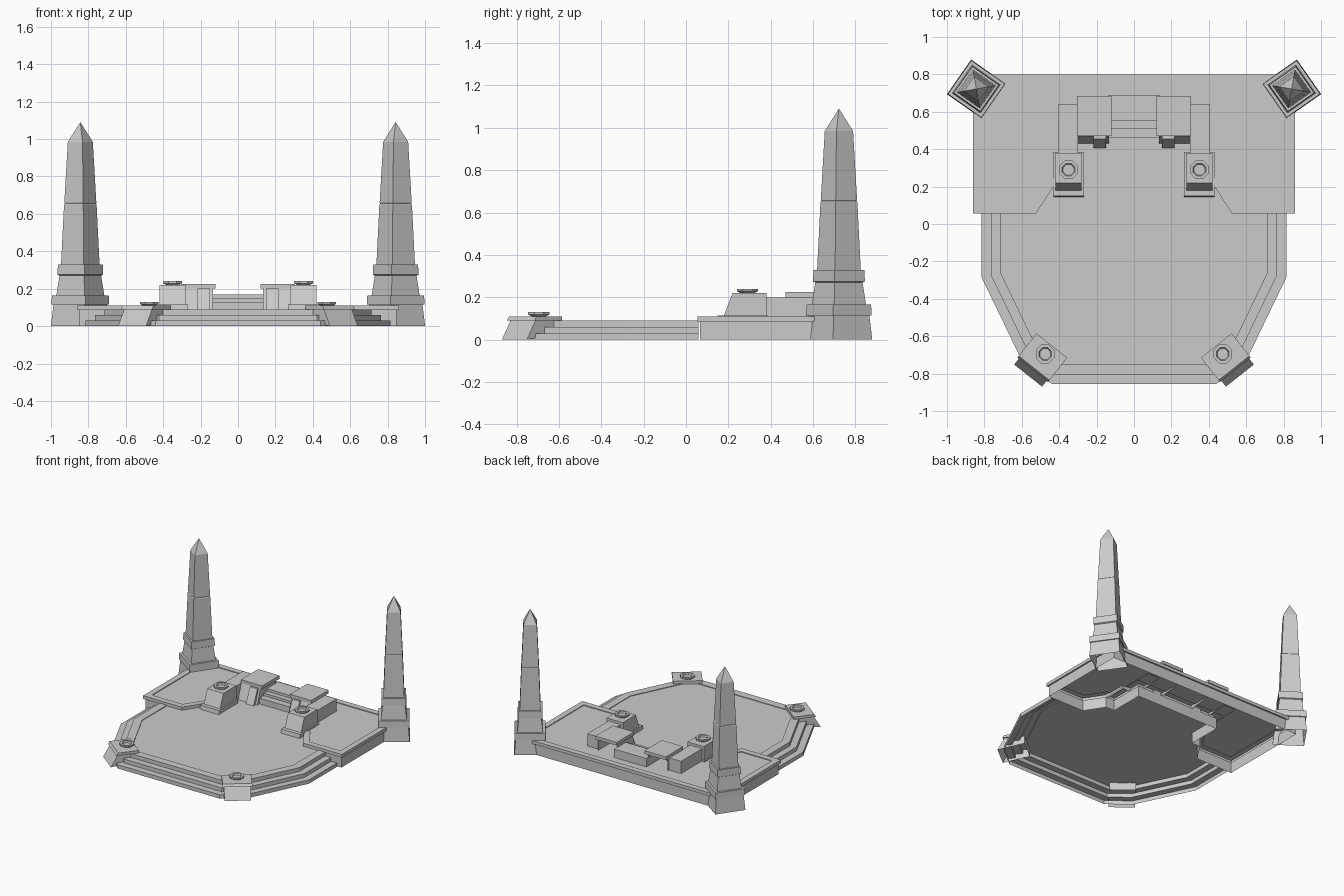
import bpy, bmesh, math
from mathutils import Vector

if "Cube" in bpy.data.objects:
    bpy.data.objects.remove(bpy.data.objects["Cube"])

stone = bpy.data.materials.new("grey_stone")
stone.diffuse_color = (0.6, 0.6, 0.6, 1)
stone.use_nodes = True
stone.node_tree.nodes["Principled BSDF"].inputs["Base Color"].default_value = stone.diffuse_color


def loft(name, rings, cap_start=False, cap_end=True, skip=(), mirror=False):
    """Join closed rings of points with quads; skip leaves some sides open."""
    bm = bmesh.new()
    vs = [[bm.verts.new(p) for p in r] for r in rings]
    n = len(rings[0])
    for a, b in zip(vs, vs[1:]):
        for i in range(n):
            if i not in skip:
                j = (i + 1) % n
                bm.faces.new((a[i], a[j], b[j], b[i]))
    if cap_start:
        bm.faces.new(vs[0][::-1])
    if cap_end:
        bm.faces.new(vs[-1])
    bmesh.ops.recalc_face_normals(bm, faces=bm.faces)
    me = bpy.data.meshes.new(name)
    bm.to_mesh(me)
    bm.free()
    me.materials.append(stone)
    ob = bpy.data.objects.new(name, me)
    bpy.context.collection.objects.link(ob)
    if mirror:
        ob.modifiers.new("mirror", "MIRROR").use_mirror_merge = False
    return ob


def prism(name, profile, width, centre, angle, skip=(), mirror=True):
    """Extrude an (outward, height) profile sideways, facing along angle."""
    c, s = math.cos(angle), math.sin(angle)
    rings = [[(centre[0] + u * c - v * s, centre[1] + u * s + v * c, z) for u, z in profile]
             for v in (-width / 2, width / 2)]
    return loft(name, rings, True, True, skip, mirror)


def box(name, x0, x1, y0, y1, z0, z1, skip=()):
    prof = [(y0, z0), (y0, z1), (y1, z1), (y1, z0)]
    return prism(name, prof, x1 - x0, ((x0 + x1) / 2, 0), math.pi / 2, skip)


def inset(poly, d):
    """Move every edge of a counter-clockwise polygon inward by d."""
    out = []
    for i, p in enumerate(poly):
        p, a, b = Vector(p), Vector(poly[i - 1]), Vector(poly[(i + 1) % len(poly)])
        e, f = (p - a).normalized(), (b - p).normalized()
        n, m = Vector((-e.y, e.x)), Vector((-f.y, f.x))
        out.append(p + (n + m) * d / (1 + n.dot(m)))
    return out


def symmetric(half):
    """Right half of an outline, front to back, completed on the left."""
    return half + [(-x, y) for x, y in reversed(half)]


# Stepped front plaza, open at the back where it meets the terrace
outline = symmetric([(0.44, -0.855), (0.60, -0.73), (0.815, -0.285), (0.815, 0.5)])
rings = [[(p.x, min(p.y, 0.058), z) for p in inset(outline, d)]
         for d, z in ((0, 0), (0, .03), (.05, .03), (.05, .06), (.10, .06),
                      (.10, .09), (.16, .09), (.16, .085))]
loft("plaza_steps", rings, cap_end=False, skip=(3,))

# Plaza floor, reaching back into the terrace recess
front = [(x, y) for x, y, z in rings[-1][:4]]
floor = symmetric(front + [(0.525, 0.058), (0.43, 0.2), (0.35, 0.2), (0.35, 0.47)])
loft("plaza_floor", [[(x, y, .085) for x, y in floor]])

# Raised rear terrace with an overhanging rim and sunken top
terrace = symmetric([(0.35, 0.47), (0.35, 0.2), (0.43, 0.2), (0.525, 0.055),
                     (0.86, 0.055), (0.86, 0.80)])
loft("rear_terrace", [[(p.x, p.y, z) for p in inset(terrace, d)]
                      for d, z in ((.012, 0), (.012, .085), (0, .085), (0, .11),
                                   (.045, .11), (.045, .104))])

# Corner obelisks: (half width, height) levels of a turned square
levels = [(.113, 0), (.103, .115), (.111, .115), (.109, .165), (.092, .165), (.08, .27),
          (.088, .275), (.086, .33), (.074, .33), (.0625, .65), (.059, .655), (.0615, .66),
          (.048, .985), (.0005, 1.09)]
turn = math.radians(35 + 45)
loft("obelisk", [[(.843 + h * math.sqrt(2) * math.cos(turn + k * math.pi / 2),
                   .722 + h * math.sqrt(2) * math.sin(turn + k * math.pi / 2), z)
                  for k in range(4)] for h, z in levels], mirror=True)


def basin(name, x, y, z):
    """Shallow eight-sided bowl."""
    rings = [[(x + r * math.cos((k + .5) * math.pi / 4), y + r * math.sin((k + .5) * math.pi / 4), z + h)
              for k in range(8)]
             for r, h in ((.037, 0), (.054, .009), (.054, .02), (.037, .02), (.031, .008))]
    loft(name, rings, mirror=True)


# Front corner pedestals
corner, out = (.475, -.695), math.radians(-51.7)
prism("front_pedestal", [(.147, 0), (.095, .09), (-.05, .09), (-.05, .03)], .19, corner, out, skip=(3,))
prism("front_pedestal_slab", [(.108, .09), (.096, .11), (-.057, .11), (-.057, .09)], .21, corner, out)
basin("front_basin", *corner, .11)

# Inner pedestals beside the recess
inner, south = (.35, .29), -math.pi / 2
prism("inner_pedestal", [(.122, .085), (.07, .22), (-.09, .22), (-.09, .085)], .14, inner, south, skip=(3,))
prism("inner_pedestal_base", [(.145, .085), (.14, .115), (-.095, .115), (-.095, .085)], .163, inner, south, skip=(3,))
basin("inner_basin", *inner, .22)

# Side walls, pillars with slabs, and small sloped brackets
box("side_wall", .30, .405, .36, .64, .10, .20, skip=(3,))
north = math.pi / 2
prism("pillar", [(.43, .085), (.47, .20), (.66, .20), (.66, .104)], .165, (.2175, 0), north, skip=(2, 3))
box("pillar_slab", .12, .305, .47, .685, .20, .225)
prism("pillar_bracket", [(.405, .085), (.455, .20), (.48, .20), (.48, .085)], .065, (.183, 0), north, skip=(3,))

# Central steps between the pillars
prism("central_steps", [(.46, .085), (.46, .13), (.51, .13), (.51, .15), (.55, .15), (.55, .17),
                        (.69, .17), (.69, .104)], .28, (0, 0), north, skip=(7,), mirror=False)
